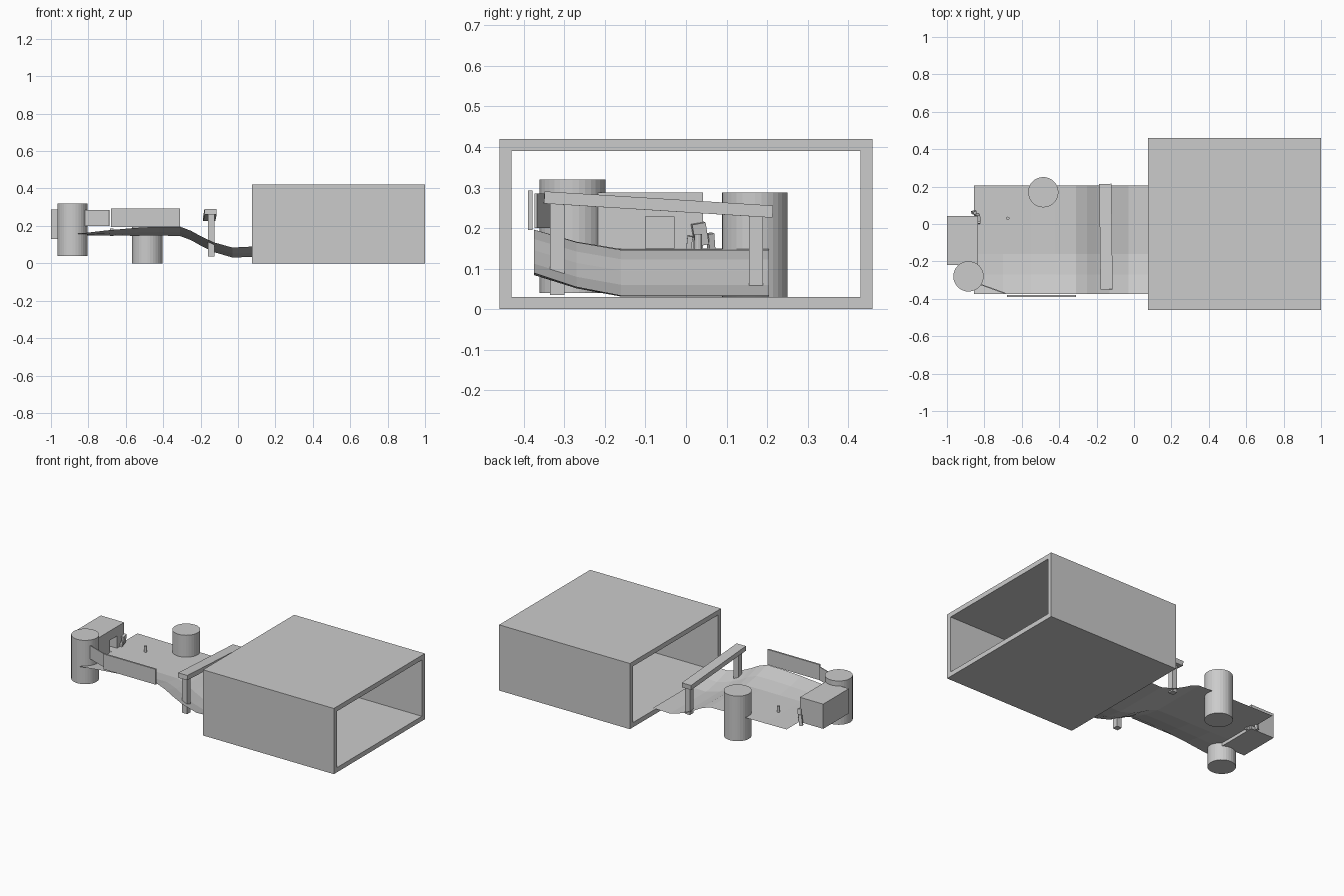
import bpy, bmesh
from math import atan2, hypot
from mathutils import Matrix, Vector

if "Cube" in bpy.data.objects:
    bpy.data.objects.remove(bpy.data.objects["Cube"])


def mesh_object(name, bm):
    me = bpy.data.meshes.new(name)
    bm.to_mesh(me)
    bm.free()
    ob = bpy.data.objects.new(name, me)
    bpy.context.collection.objects.link(ob)
    return ob


def block(name, center, size, rot=(0, 0, 0)):
    bm = bmesh.new()
    bmesh.ops.create_cube(bm, size=1, matrix=Matrix.Diagonal((*size, 1)))
    ob = mesh_object(name, bm)
    ob.location, ob.rotation_euler = center, rot
    return ob


def span(name, x, y, z):
    lo, hi = Vector((x[0], y[0], z[0])), Vector((x[1], y[1], z[1]))
    return block(name, (lo + hi) / 2, hi - lo)


def cylinder(name, x, y, z0, z1, r, sides=32):
    bm = bmesh.new()
    bmesh.ops.create_cone(bm, cap_ends=True, segments=sides, radius1=r, radius2=r, depth=z1 - z0)
    ob = mesh_object(name, bm)
    ob.location = (x, y, (z0 + z1) / 2)
    return ob


# Open rectangular tunnel: outer and inner loops joined at both ends
bm = bmesh.new()
loops = []
for x in (0.075, 1.0):
    for w, z0, z1 in ((0.46, 0, 0.42), (0.43, 0.03, 0.39)):
        loops.append([bm.verts.new((x, y, z)) for y, z in ((-w, z0), (w, z0), (w, z1), (-w, z1))])
for a, b in ((0, 1), (1, 3), (3, 2), (2, 0)):
    for i in range(4):
        j = (i + 1) % 4
        bm.faces.new((loops[a][i], loops[a][j], loops[b][j], loops[b][i]))
bmesh.ops.recalc_face_normals(bm, faces=bm.faces)
mesh_object("tunnel", bm)

# Curved ramp sheet: (x, height, lift of the front edge)
profile = [(-0.855, 0.150, 0.008), (-0.7, 0.148, 0.028), (-0.55, 0.147, 0.042),
           (-0.42, 0.148, 0.048), (-0.31, 0.146, 0.050), (-0.25, 0.123, 0.050),
           (-0.2, 0.095, 0.050), (-0.13, 0.060, 0.052), (-0.03, 0.031, 0.053),
           (0.09, 0.034, 0.056)]
across = [(-0.375, 1.0), (-0.27, 0.38), (-0.16, 0.0), (0.205, 0.0)]
bm = bmesh.new()
rows = [[bm.verts.new((x, y, z + lift * k)) for y, k in across] for x, z, lift in profile]
for r0, r1 in zip(rows, rows[1:]):
    for i in range(len(across) - 1):
        bm.faces.new((r0[i], r1[i], r1[i + 1], r0[i + 1]))
mesh_object("ramp", bm)

# Round towers
cylinder("front_tower", -0.885, -0.28, 0.04, 0.32, 0.081)
cylinder("back_tower", -0.485, 0.17, 0.0, 0.288, 0.081)

# Gate: two posts and a sloping beam
block("gate_beam", (-0.15, -0.068, 0.258), (0.065, 0.565, 0.030), (-0.062, 0, 0.012))
span("gate_front_post", (-0.16, -0.125), (-0.335, -0.30), (0.035, 0.27))
span("gate_back_post", (-0.16, -0.125), (0.155, 0.19), (0.05, 0.24))

# Side walls on the front edge
span("long_wall", (-0.68, -0.31), (-0.39, -0.379), (0.195, 0.293))
p, q = Vector((-0.83, -0.32)), Vector((-0.688, -0.371))
d, m = q - p, (p + q) / 2
block("short_wall", (m.x, m.y, 0.243), (hypot(*d), 0.006, 0.085), (0, 0, atan2(d.y, d.x)))

# House block with a recessed doorway
house = span("house", (-1.0, -0.835), (-0.218, 0.042), (0.13, 0.288))
door = span("door_cutter", (-0.93, -0.8), (-0.10, -0.03), (0.15, 0.228))
door.hide_render = True
door.hide_set(True)
cut = house.modifiers.new("doorway", 'BOOLEAN')
cut.operation, cut.object, cut.solver = 'DIFFERENCE', door, 'EXACT'

# Small peg on the ramp
cylinder("peg", -0.675, 0.03, 0.145, 0.185, 0.009, 12)

# Small seated figure leaning at the ramp's end
block("figure_body", (-0.835, 0.034, 0.185), (0.022, 0.034, 0.055), (0.18, 0.1, 0.2))
block("figure_left_leg", (-0.83, 0.008, 0.158), (0.016, 0.013, 0.045), (-0.1, 0.1, 0))
block("figure_right_leg", (-0.838, 0.024, 0.155), (0.016, 0.013, 0.045), (0.05, 0.1, 0))
block("figure_arm", (-0.855, 0.062, 0.155), (0.02, 0.015, 0.065), (0.12, 0.15, 0.3))
